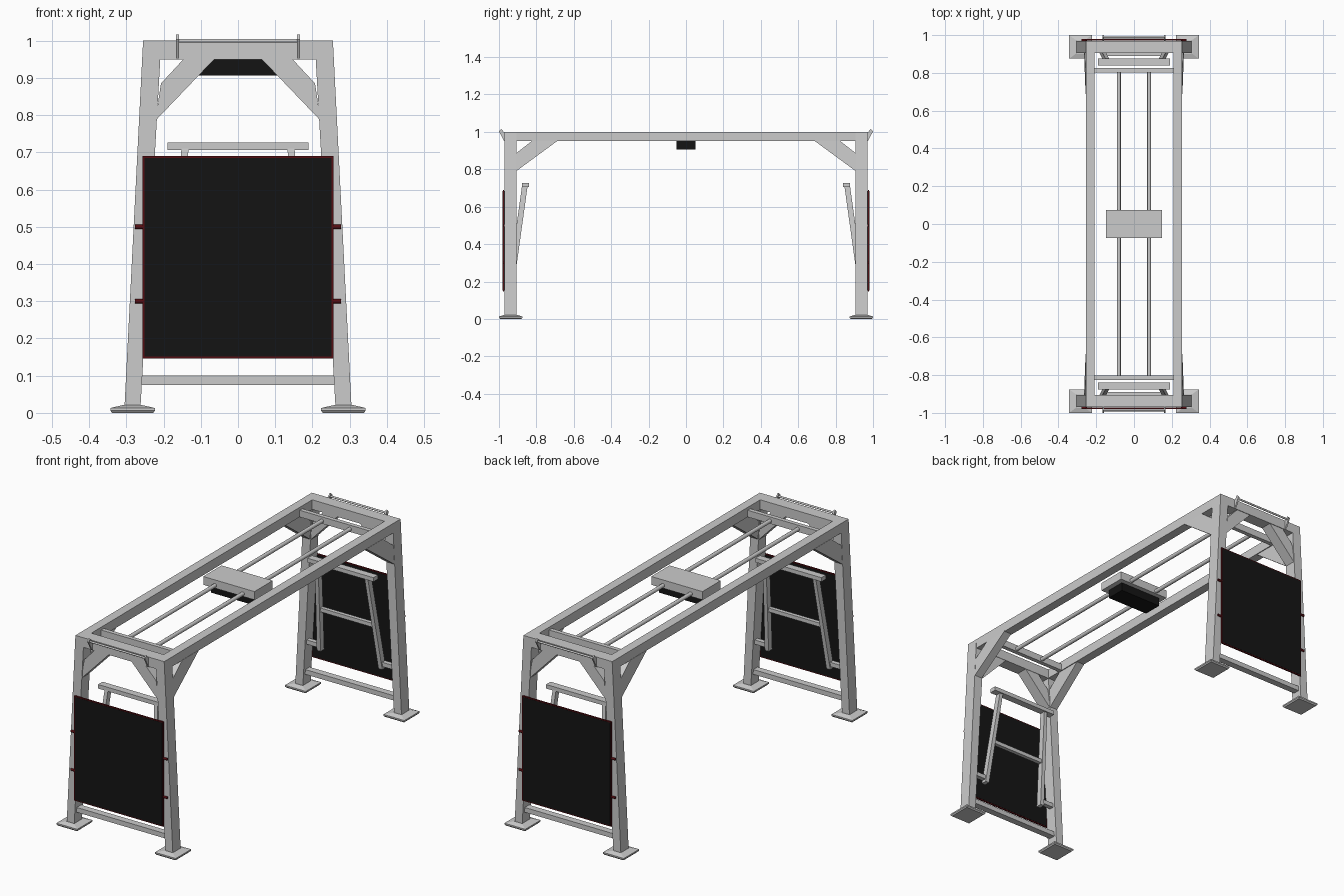
import bpy, bmesh
from mathutils import Vector

if "Cube" in bpy.data.objects:
    bpy.data.objects.remove(bpy.data.objects["Cube"])


def material(name, rgb):
    m = bpy.data.materials.new(name)
    m.diffuse_color = (*rgb, 1)
    m.use_nodes = True
    m.node_tree.nodes["Principled BSDF"].inputs["Base Color"].default_value = m.diffuse_color
    return m


BLACK = material("black", (0.007, 0.007, 0.007))
RED = material("dark_red", (0.09, 0.004, 0.006))


def finish(name, bm, mat=None):
    bmesh.ops.recalc_face_normals(bm, faces=bm.faces[:])
    me = bpy.data.meshes.new(name)
    bm.to_mesh(me)
    bm.free()
    ob = bpy.data.objects.new(name, me)
    bpy.context.collection.objects.link(ob)
    if mat:
        me.materials.append(mat)
    return ob


def loft(name, rings, mat=None):
    """Skin a list of equal-length point loops and cap both ends."""
    bm = bmesh.new()
    loops = [[bm.verts.new(p) for p in ring] for ring in rings]
    n = len(loops[0])
    for a, b in zip(loops, loops[1:]):
        for i in range(n):
            j = (i + 1) % n
            bm.faces.new((a[i], a[j], b[j], b[i]))
    bm.faces.new(loops[0])
    bm.faces.new(loops[-1])
    return finish(name, bm, mat)


def stack(name, levels, sx=1, sy=1, mat=None):
    """Rectangles (z, x0, x1, y0, y1) joined upwards, optionally mirrored."""
    return loft(name, [[(sx * x, sy * y, z) for x, y in
                        ((x0, y0), (x1, y0), (x1, y1), (x0, y1))]
                       for z, x0, x1, y0, y1 in levels], mat)


def box(name, x0, x1, y0, y1, z0, z1, sx=1, sy=1, mat=None):
    return stack(name, [(z0, x0, x1, y0, y1), (z1, x0, x1, y0, y1)], sx, sy, mat)


def rod(name, a, b, r, sides=16, mat=None):
    a, b = Vector(a), Vector(b)
    bm = bmesh.new()
    bmesh.ops.create_cone(bm, cap_ends=True, segments=sides, radius1=r,
                          radius2=r, depth=(b - a).length)
    bm.transform((b - a).to_track_quat('Z', 'Y').to_matrix().to_4x4())
    bmesh.ops.translate(bm, verts=bm.verts[:], vec=(a + b) / 2)
    ob = finish(name, bm, mat)
    for p in ob.data.polygons:
        p.use_smooth = len(p.vertices) == 4
    return ob


SIDES = ((-1, "left"), (1, "right"))
ENDS = ((1, "front"), (-1, "back"))

# Top frame: long rails and inner runners
for sx, side in SIDES:
    box(f"top_rail_{side}", 0.208, 0.255, -0.97, 0.97, 0.95, 1.0, sx)
    rod(f"runner_{side}", (sx * 0.08, -0.81, 0.964), (sx * 0.08, 0.81, 0.964), 0.01)

# Central unit
box("centre_housing", -0.147, 0.147, -0.075, 0.075, 0.95, 0.993)
box("centre_underside", -0.12, 0.12, -0.05, 0.05, 0.907, 0.951, mat=BLACK)

for sy, end in ENDS:
    # Cross members
    box(f"end_beam_{end}", -0.208, 0.208, -0.97, -0.906, 0.95, 1.0, 1, sy)
    box(f"runner_crossbeam_{end}", -0.208, 0.208, -0.825, -0.803, 0.95, 0.985, 1, sy)
    box(f"lower_crossbar_{end}", -0.265, 0.265, -0.955, -0.92, 0.075, 0.1, 1, sy)

    # Dark board with thin red edge
    box(f"board_edge_{end}", -0.256, 0.256, -0.979, -0.972, 0.146, 0.69, 1, sy, RED)
    box(f"board_{end}", -0.251, 0.251, -0.980, -0.971, 0.151, 0.685, 1, sy, BLACK)

    # Grab bar on top
    rod(f"grab_bar_{end}", (-0.162, sy * -0.987, 1.0), (0.162, sy * -0.987, 1.0), 0.005)

    # Leaning ladder rail and rung
    box(f"ladder_top_{end}", -0.19, 0.19, -0.877, -0.84, 0.706, 0.727, 1, sy)
    box(f"ladder_rung_{end}", -0.155, 0.155, -0.91, -0.89, 0.44, 0.46, 1, sy)

    for sx, side in SIDES:
        tag = f"{end}_{side}"
        # Splayed leg and foot plate
        stack(f"leg_{tag}", [(0.015, 0.262, 0.305, -0.97, -0.906),
                             (1.0, 0.206, 0.255, -0.97, -0.906)], sx, sy)
        stack(f"foot_{tag}", [(0.0, 0.228, 0.338, -0.995, -0.88),
                              (0.006, 0.223, 0.343, -1.0, -0.875),
                              (0.013, 0.223, 0.343, -1.0, -0.875),
                              (0.021, 0.258, 0.310, -0.975, -0.900)], sx, sy)

        # End gusset between leg and end beam
        prof = [(0.207, 0.885), (0.222, 0.785), (0.062, 0.952), (0.145, 0.952)]
        loft(f"end_gusset_{tag}", [[(sx * x, sy * y, z) for x, z in prof]
                                   for y in (-0.967, -0.908)])
        # Side gusset between leg and rail, following the leg's lean
        prof = [(-0.908, 0.886), (-0.908, 0.79), (-0.687, 0.952), (-0.823, 0.952)]
        loft(f"side_gusset_{tag}", [[(sx * (x + 0.05 * (1 - z)), sy * y, z)
                                     for y, z in prof] for x in (0.21, 0.254)])

        # Ladder post and stub joining it to the leg
        stack(f"ladder_post_{tag}", [(0.22, 0.166, 0.188, -0.945, -0.915),
                                     (0.71, 0.133, 0.152, -0.877, -0.847)], sx, sy)
        box(f"ladder_stub_{tag}", 0.175, 0.257, -0.942, -0.918, 0.235, 0.257, sx, sy)

        # Grab bar bracket
        prof = [(-0.966, 0.95), (-0.972, 0.95), (-1.0, 1.003),
                (-0.988, 1.016), (-0.966, 0.99)]
        loft(f"bar_bracket_{tag}", [[(sx * x, sy * y, z) for y, z in prof]
                                    for x in (0.158, 0.166)])

        # Board clips
        for z in (0.3, 0.5):
            rod(f"board_clip_{tag}", (sx * 0.25, sy * -0.974, z),
                (sx * 0.277, sy * -0.974, z), 0.006, 8, RED)
